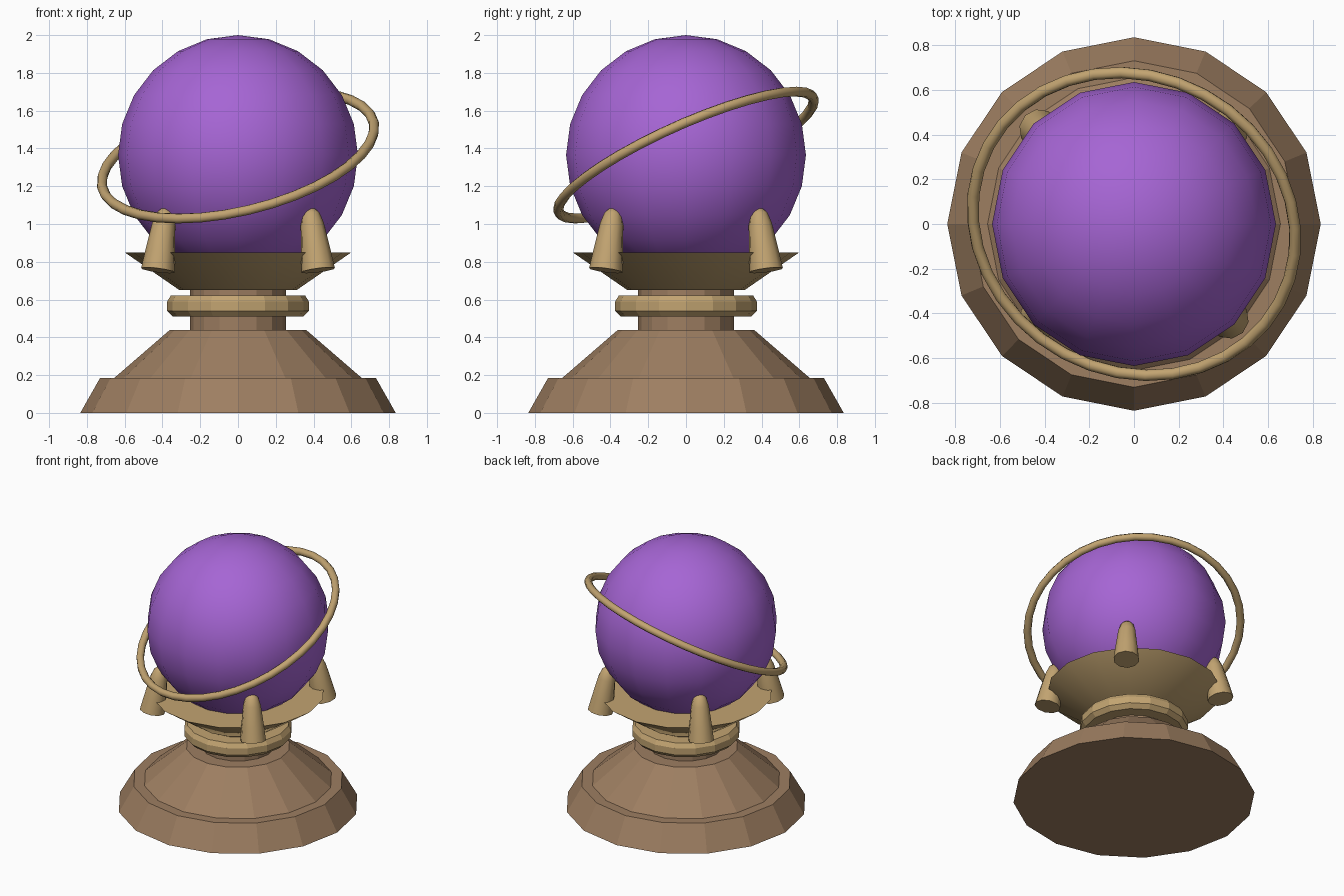
import bpy, math
from mathutils import Vector

cube = bpy.data.objects.get("Cube")
if cube:
    bpy.data.objects.remove(cube, do_unlink=True)


def material(name, rgb):
    mat = bpy.data.materials.new(name)
    mat.use_nodes = True
    mat.diffuse_color = (*rgb, 1)
    mat.node_tree.nodes["Principled BSDF"].inputs["Base Color"].default_value = (*rgb, 1)
    return mat


PURPLE = material("purple glass", (0.38, 0.13, 0.66))
GOLD = material("pale gold", (0.54, 0.37, 0.165))
BROWN = material("warm brown", (0.34, 0.21, 0.12))


def finish(obj, name, mat, smooth_angle=None):
    obj.name = name
    obj.data.materials.clear()
    obj.data.materials.append(mat)
    bpy.ops.object.select_all(action="DESELECT")
    obj.select_set(True)
    bpy.context.view_layer.objects.active = obj
    if smooth_angle:
        bpy.ops.object.shade_smooth_by_angle(angle=math.radians(smooth_angle))
    return obj


def lathe(name, profile, mat, sides=16, smooth_angle=None):
    """Closed solid turned from (radius, height) points, bottom to top."""
    verts, faces = [], []
    for r, z in profile:
        for i in range(sides):
            a = math.tau * i / sides
            verts.append((r * math.cos(a), r * math.sin(a), z))
    for k in range(len(profile) - 1):
        for i in range(sides):
            j = (i + 1) % sides
            low, high = k * sides, (k + 1) * sides
            faces.append((low + i, low + j, high + j, high + i))
    top = (len(profile) - 1) * sides
    faces.append(tuple(reversed(range(sides))))
    faces.append(tuple(range(top, top + sides)))
    mesh = bpy.data.meshes.new(name)
    mesh.from_pydata(verts, [], faces)
    obj = bpy.data.objects.new(name, mesh)
    bpy.context.collection.objects.link(obj)
    return finish(obj, name, mat, smooth_angle)


# Stepped faceted pedestal with its neck
lathe("pedestal", [(0.835, 0), (0.73, 0.185), (0.655, 0.185), (0.36, 0.44),
                   (0.255, 0.44), (0.255, 0.66)], BROWN)

# Collar around the neck
lathe("collar", [(0.25, 0.51), (0.345, 0.51), (0.375, 0.54), (0.375, 0.59),
                 (0.355, 0.622), (0.25, 0.622)], GOLD)

# Flared cup holding the ball
lathe("cup", [(0.31, 0.65), (0.6, 0.85)], GOLD, smooth_angle=40)

# Ball
CENTRE = Vector((0, 0, 1.365))
bpy.ops.mesh.primitive_uv_sphere_add(segments=16, ring_count=12, radius=0.635, location=CENTRE)
finish(bpy.context.object, "ball", PURPLE, 60)

# Four tapered prongs leaning in against the ball
foot, tip = Vector((0.6, 0, 0.755)), Vector((0.54, 0, 1.085))
for side, angle in (("back_left", 45), ("back_right", 135),
                    ("front_right", 225), ("front_left", 315)):
    prong = lathe("prong_" + side, [(0.09, 0), (0.08, 0.1), (0.062, 0.25), (0.046, 0.305),
                                    (0.02, 0.333)], GOLD, sides=10, smooth_angle=50)
    turn = Vector((0, 0, 1)).rotation_difference(tip - foot).to_matrix().to_4x4()
    turn.translation = foot
    prong.data.transform(turn)
    prong.rotation_euler.z = math.radians(angle)

# Tilted orbiting ring
bpy.ops.mesh.primitive_torus_add(major_radius=0.739, minor_radius=0.027,
                                 major_segments=36, minor_segments=8, location=CENTRE)
ring = finish(bpy.context.object, "orbit_ring", GOLD, 60)
ring.rotation_euler = Vector((-0.216, -0.4, 0.89)).to_track_quat("Z", "Y").to_euler()
